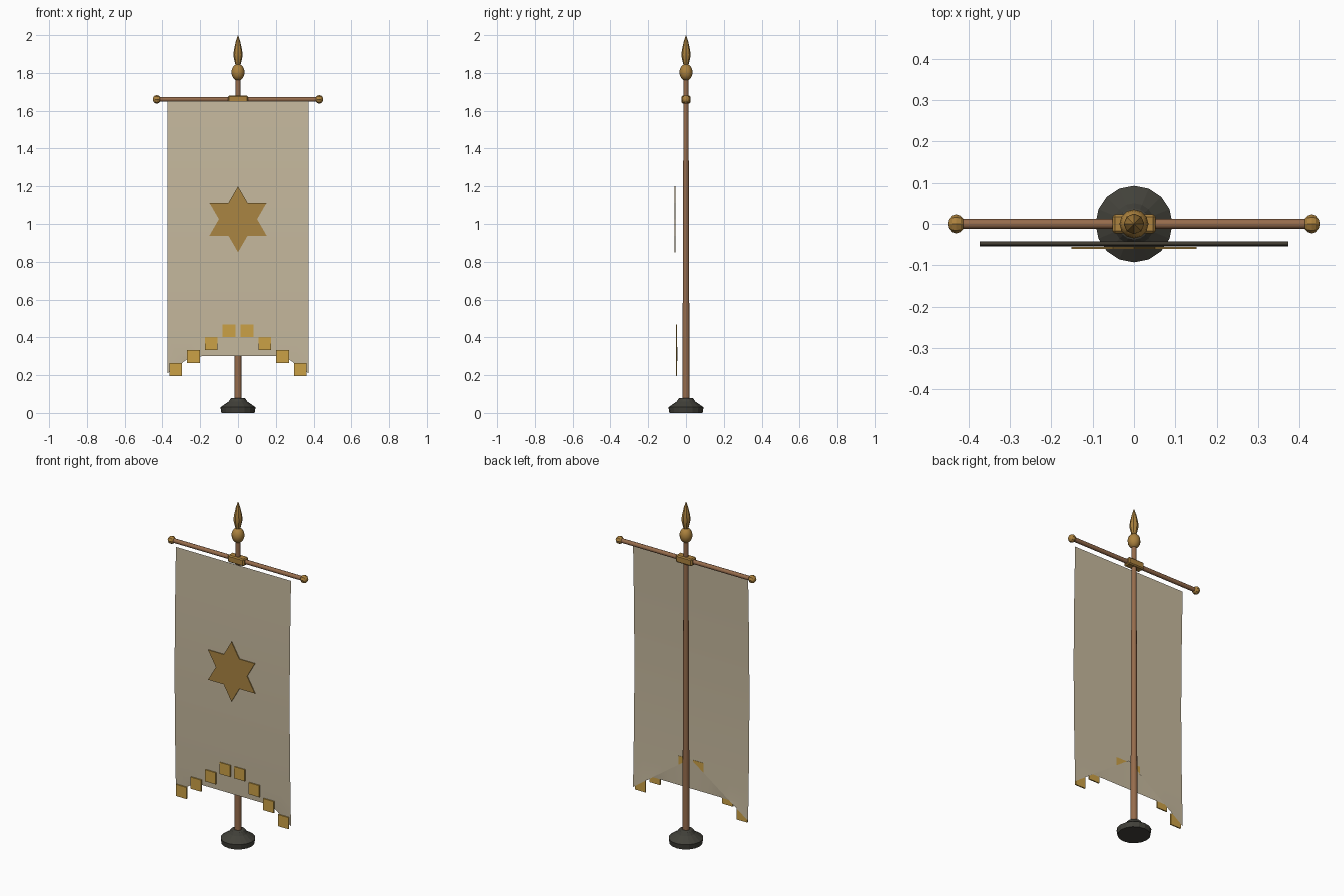
import bpy, bmesh, math
from mathutils import Matrix

if "Cube" in bpy.data.objects:
    bpy.data.objects.remove(bpy.data.objects["Cube"])


def mat(name, r, g, b):
    m = bpy.data.materials.new(name)
    lin = [((c / 255 + 0.055) / 1.055) ** 2.4 for c in (r, g, b)]
    m.diffuse_color = (*lin, 1)
    m.use_nodes = True
    m.node_tree.nodes["Principled BSDF"].inputs["Base Color"].default_value = m.diffuse_color
    return m


CLOTH = mat("cream_cloth", 198, 185, 158)
TRIM = mat("bright_gold", 203, 161, 70)
STAR = mat("dull_gold", 170, 133, 66)
BRASS = mat("brass", 172, 130, 62)
WOOD = mat("brown_wood", 150, 108, 76)
IRON = mat("dark_iron", 66, 65, 58)


def finish(bm, name, material, smooth=None):
    bmesh.ops.recalc_face_normals(bm, faces=bm.faces)
    me = bpy.data.meshes.new(name)
    bm.to_mesh(me)
    bm.free()
    ob = bpy.data.objects.new(name, me)
    bpy.context.collection.objects.link(ob)
    me.materials.append(material)
    if smooth:
        bpy.ops.object.select_all(action='DESELECT')
        ob.select_set(True)
        bpy.context.view_layer.objects.active = ob
        bpy.ops.object.shade_smooth_by_angle(angle=math.radians(smooth))
    return ob


def lathe(name, profile, sides, material, smooth=None, matrix=None):
    """Capped solid of revolution about z from (radius, height) pairs."""
    bm = bmesh.new()
    rings = []
    for r, z in profile:
        rings.append([bm.verts.new((r * math.cos(2 * math.pi * i / sides),
                                    r * math.sin(2 * math.pi * i / sides), z))
                      for i in range(sides)])
    for a, b in zip(rings, rings[1:]):
        for i in range(sides):
            j = (i + 1) % sides
            bm.faces.new((a[i], a[j], b[j], b[i]))
    bm.faces.new(rings[0])
    bm.faces.new(rings[-1])
    if matrix:
        bm.transform(matrix)
    return finish(bm, name, material, smooth)


def box(name, center, size, material, bevel=0):
    bm = bmesh.new()
    bmesh.ops.create_cube(bm, size=1, matrix=Matrix.Translation(center) @ Matrix.Diagonal((*size, 1)))
    if bevel:
        bmesh.ops.bevel(bm, geom=bm.edges[:], offset=bevel, segments=1, affect='EDGES')
    return finish(bm, name, material)


def ball(r, h, z, n=8):
    """Profile of an ellipsoid with tiny flat poles."""
    return [(max(r * math.sin(math.pi * i / n), 0.001), z - h * math.cos(math.pi * i / n))
            for i in range(n + 1)]


# Stand: weighted foot, tapering pole
lathe("base", [(0.088, 0), (0.093, 0.03), (0.05, 0.06), (0.038, 0.077), (0.03, 0.08)], 16, IRON)
lathe("pole", [(0.019, 0.07), (0.013, 1.78)], 12, WOOD, 40)

# Finial: ball and spear tip
lathe("finial_ball", ball(0.035, 0.044, 1.803), 12, BRASS, 35)
lathe("finial_spear", [(0.012, 1.838), (0.02, 1.87), (0.025, 1.895), (0.021, 1.925),
                       (0.012, 1.965), (0.0008, 2.0)], 8, BRASS, 35)

# Crossbar with end knobs and centre bracket
along_x = Matrix.Translation((0, 0, 1.66)) @ Matrix.Rotation(math.pi / 2, 4, 'Y')
lathe("crossbar", [(0.0125, -0.42), (0.0125, 0.42)], 10, WOOD, 40, along_x)
for side, label in ((-1, "left"), (1, "right")):
    lathe(label + "_knob", ball(0.023, 0.021, side * 0.43, 6), 8, BRASS, None, along_x)
box("bracket", (0, 0, 1.66), (0.105, 0.046, 0.042), BRASS, 0.006)

# Cloth: gently bowed sheet whose last row folds up into a notch
W, TOP, BOTTOM, ROWS, COLS = 0.373, 1.65, 0.21, 16, 12
bm = bmesh.new()
grid = []
for r in range(ROWS + 1):
    t = r / ROWS
    y = -0.042 - 0.012 * math.sin(math.pi * t)
    row = []
    for c in range(COLS + 1):
        x = W * (2 * c / COLS - 1)
        z = TOP + (BOTTOM - TOP) * t
        if r == ROWS:
            z += 0.265 * (1 - abs(x) / W)
        row.append(bm.verts.new((x, y, z)))
    grid.append(row)
for a, b in zip(grid, grid[1:]):
    for c in range(COLS):
        bm.faces.new((a[c], b[c], b[c + 1], a[c + 1]))
finish(bm, "banner_cloth", CLOTH, 40)

# Square trim pieces along the notch
for i in range(4):
    for side, label in ((-1, "left"), (1, "right")):
        box(f"{label}_trim_{i + 1}", (side * (0.047 + 0.0943 * i), -0.0505, 0.435 - 0.0683 * i),
            (0.068, 0.007, 0.068), TRIM)

# Six-pointed star plate
bm = bmesh.new()
pts = []
for i in range(12):
    rad = 0.175 if i % 2 == 0 else 0.101
    a = math.pi / 2 + math.pi * i / 6
    pts.append(bm.verts.new((rad * math.cos(a), -0.056, 1.025 + rad * math.sin(a))))
face = bm.faces.new(pts)
ext = bmesh.ops.extrude_face_region(bm, geom=[face], use_keep_orig=True)
bmesh.ops.translate(bm, vec=(0, -0.005, 0),
                    verts=[g for g in ext["geom"] if isinstance(g, bmesh.types.BMVert)])
finish(bm, "star_emblem", STAR)
